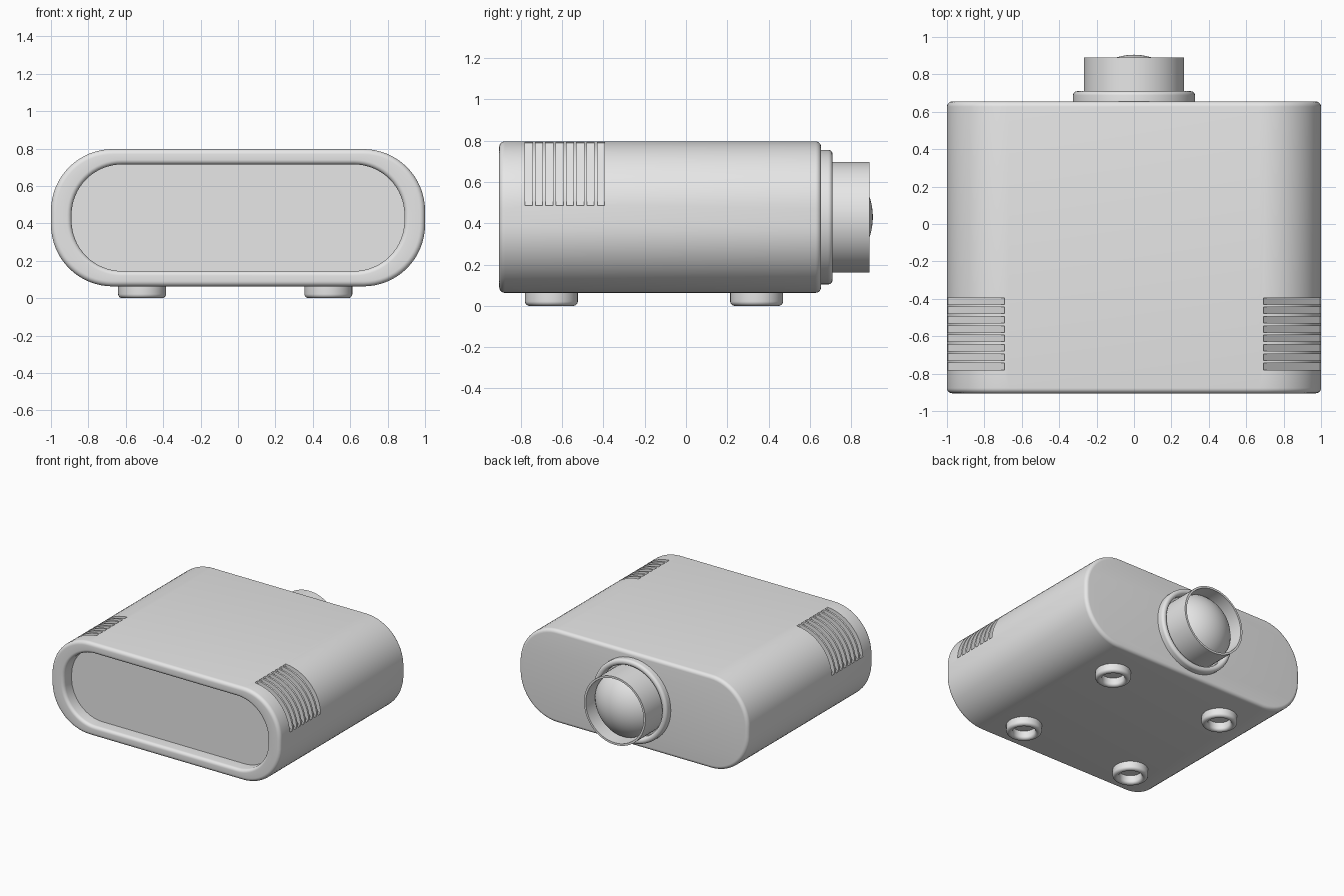
import bpy, bmesh, math
from mathutils import Matrix, Vector

cube = bpy.data.objects.get("Cube")
if cube:
    bpy.data.objects.remove(cube, do_unlink=True)

grey = bpy.data.materials.new("light grey plastic")
grey.use_nodes = True
grey.diffuse_color = (0.8, 0.8, 0.8, 1)
grey.node_tree.nodes["Principled BSDF"].inputs["Base Color"].default_value = (0.8, 0.8, 0.8, 1)

MID_Z = 0.43


def finish(name, bm):
    bmesh.ops.recalc_face_normals(bm, faces=bm.faces)
    mesh = bpy.data.meshes.new(name)
    bm.to_mesh(mesh)
    bm.free()
    mesh.materials.append(grey)
    obj = bpy.data.objects.new(name, mesh)
    bpy.context.collection.objects.link(obj)
    return obj


def smooth(obj):
    bpy.ops.object.select_all(action='DESELECT')
    obj.select_set(True)
    bpy.context.view_layer.objects.active = obj
    bpy.ops.object.shade_smooth_by_angle(angle=math.radians(32))


def bridge(bm, a, b):
    n = len(a)
    for i in range(n):
        bm.faces.new((a[i], a[(i + 1) % n], b[(i + 1) % n], b[i]))


def rounded_ring(bm, y, hw, hh, r, steps=16):
    """Rounded rectangle in the xz plane at depth y."""
    ring = []
    for k, (sx, sz) in enumerate(((1, 1), (-1, 1), (-1, -1), (1, -1))):
        for i in range(steps + 1):
            a = math.pi / 2 * (k + i / steps)
            ring.append(bm.verts.new((sx * (hw - r) + r * math.cos(a), y,
                                      MID_Z + sz * (hh - r) + r * math.sin(a))))
    return ring


def lathe(name, profile, matrix, closed=False, steps=64):
    """Spin (radius, height) points about z, then place the result."""
    bm = bmesh.new()
    rings = []
    for r, h in profile:
        if r == 0:
            rings.append([bm.verts.new((0, 0, h))] * steps)
        else:
            rings.append([bm.verts.new((r * math.cos(t), r * math.sin(t), h))
                          for t in (2 * math.pi * i / steps for i in range(steps))])
    pairs = list(zip(rings, rings[1:]))
    if closed:
        pairs.append((rings[-1], rings[0]))
    for a, b in pairs:
        for i in range(steps):
            j = (i + 1) % steps
            quad = dict.fromkeys((a[i], a[j], b[j], b[i]))
            bm.faces.new(list(quad))
    bm.transform(matrix)
    obj = finish(name, bm)
    smooth(obj)
    return obj


def arc(cx, cy, r, start, end, steps=6):
    return [(cx + r * math.cos(math.radians(start + (end - start) * i / steps)),
             cy + r * math.sin(math.radians(start + (end - start) * i / steps)))
            for i in range(steps + 1)]


# Body shell: rounded back edge, rounded front rim, recessed front panel
W, H, R, EDGE = 1.0, 0.367, 0.33, 0.028
BACK, FRONT = 0.655, -0.905
bm = bmesh.new()
rings = []
for y, inset in (arc(BACK - EDGE, EDGE, EDGE, 0, -90)
                 + arc(FRONT + EDGE, EDGE, EDGE, -90, -180)):
    rings.append(rounded_ring(bm, y, W - inset, H - inset, R - inset))
LIP, DEPTH = 0.025, 0.1
for y, grow in arc(FRONT + LIP, LIP, LIP, 180, 270) + [(FRONT + DEPTH, 0)]:
    rings.append(rounded_ring(bm, y, 0.89 + grow, 0.285 + grow, 0.27 + grow))
for a, b in zip(rings, rings[1:]):
    bridge(bm, a, b)
bm.faces.new(rings[0])
bm.faces.new(rings[-1])
body = finish("body", bm)

# Cooling slots cut across both upper corners
bm = bmesh.new()
for side in (1, -1):
    for i in range(8):
        direction = Vector((side, 0, 1)).normalized()
        centre = Vector((side * 0.843, -0.762 + i * 0.05, 0.638)) + direction * 0.1
        matrix = (Matrix.Translation(centre)
                  @ Matrix.Rotation(side * math.pi / 4, 4, 'Y')
                  @ Matrix.Diagonal((0.436, 0.035, 0.21, 1)))
        bmesh.ops.create_cube(bm, size=1, matrix=matrix)
cutter = finish("slot_cutter", bm)
cutter.hide_render = True
cut = body.modifiers.new("slots", 'BOOLEAN')
cut.operation = 'DIFFERENCE'
cut.solver = 'EXACT'
cut.object = cutter
bpy.ops.object.select_all(action='DESELECT')
body.select_set(True)
bpy.context.view_layer.objects.active = body
bpy.ops.object.modifier_apply(modifier=cut.name)
bpy.data.objects.remove(cutter, do_unlink=True)
smooth(body)

# Lens assembly on the back, axis along +y
to_back = Matrix.Translation((0, BACK, MID_Z)) @ Matrix.Rotation(-math.pi / 2, 4, 'X')
lathe("lens_flange", [(0.28, -0.02), (0.326, -0.02)]
      + arc(0.304, 0.033, 0.022, 0, 90) + arc(0.302, 0.033, 0.022, 90, 180),
      to_back, closed=True)
lathe("lens_barrel", [(0.268, -0.02), (0.268, 0.235), (0.252, 0.235), (0.252, -0.02)],
      to_back, closed=True)
BALL = 0.31
dome = arc(0, 0.25 - BALL, BALL, 38, 90, 16)
dome[-1] = (0, 0.25)
lathe("lens_glass", [(dome[0][0], -0.02)] + dome, to_back)

# Four hollow feet with rounded lower edges
foot = ([(0.128, 0.075)] + arc(0.106, 0.022, 0.022, 0, -90)
        + arc(0.104, 0.022, 0.022, -90, -180) + [(0.082, 0.075)])
for x, side in ((0.483, "left"), (-0.513, "right")):
    for y, end in ((-0.652, "front"), (0.342, "back")):
        lathe(f"{end}_{side}_foot", foot, Matrix.Translation((x, y, 0)), closed=True, steps=40)
